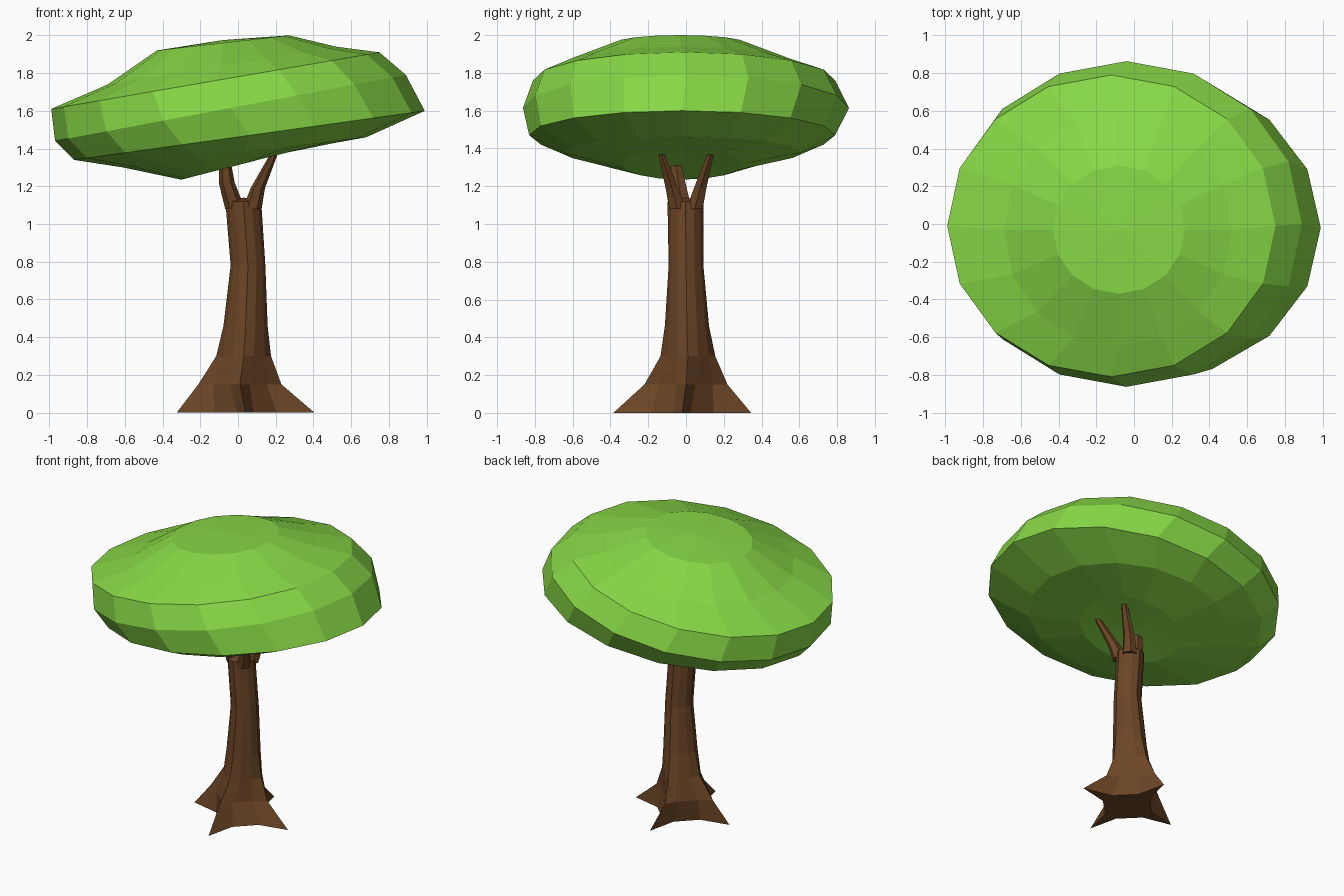
import bpy
import bmesh
from math import sin, cos, pi, radians
from mathutils import Vector

cube = bpy.data.objects.get("Cube")
if cube:
    bpy.data.objects.remove(cube, do_unlink=True)


def material(name, colour):
    mat = bpy.data.materials.new(name)
    mat.use_nodes = True
    mat.diffuse_color = (*colour, 1)
    mat.node_tree.nodes["Principled BSDF"].inputs["Base Color"].default_value = (*colour, 1)
    return mat


LEAF = material("leaf green", (0.242, 0.68, 0.061))
BARK = material("bark brown", (0.15, 0.06, 0.019))


def loft(name, rings, mat, start=None, end=None):
    """Join rings of points with quads; close each end with a fan or one face."""
    bm = bmesh.new()
    loops = [[bm.verts.new(p) for p in ring] for ring in rings]
    count = len(loops[0])
    for low, high in zip(loops, loops[1:]):
        for i in range(count):
            j = (i + 1) % count
            bm.faces.new((low[i], low[j], high[j], high[i]))
    for loop, tip in ((loops[0], start), (loops[-1], end)):
        if tip is None:
            bm.faces.new(loop)
        else:
            centre = bm.verts.new(tip)
            for i in range(count):
                bm.faces.new((loop[i], loop[(i + 1) % count], centre))
    bmesh.ops.recalc_face_normals(bm, faces=bm.faces)
    mesh = bpy.data.meshes.new(name)
    bm.to_mesh(mesh)
    bm.free()
    mesh.materials.append(mat)
    obj = bpy.data.objects.new(name, mesh)
    bpy.context.collection.objects.link(obj)
    return obj


# Canopy: tilted rings given by left end, right end, y centre and y radius
def tilted_ring(x0, z0, x1, z1, cy, ry, sides=16):
    ring = []
    for i in range(sides):
        a = 2 * pi * i / sides
        t = (1 + cos(a)) / 2
        ring.append((x0 + (x1 - x0) * t, cy + ry * sin(a), z0 + (z1 - z0) * t))
    return ring


canopy_rings = [
    (-0.30, 1.235, 0.34, 1.40, -0.02, 0.32),
    (-0.61, 1.30, 0.68, 1.46, -0.02, 0.63),
    (-0.87, 1.34, 0.99, 1.60, -0.02, 0.81),
    (-0.97, 1.44, 0.89, 1.79, 0.00, 0.863),
    (-0.99, 1.61, 0.75, 1.91, -0.01, 0.80),
    (-0.69, 1.74, 0.52, 1.94, -0.03, 0.62),
    (-0.43, 1.92, 0.27, 2.00, -0.03, 0.34),
]
loft("canopy", [tilted_ring(*r) for r in canopy_rings], LEAF,
     start=(0.03, -0.02, 1.33), end=(-0.08, -0.03, 1.975))


# Trunk: four flared roots, each flanked by two valley points
def trunk_ring(z, cx, cy, root, valley, spread):
    ring = []
    for k in range(4):
        for offset, r in ((-spread, valley), (0, root), (spread, valley)):
            a = k * pi / 2 + radians(offset)
            ring.append((cx + r * cos(a), cy + r * sin(a), z))
    return ring


trunk_rings = [
    (0.00, 0.04, -0.02, 0.365, 0.172, 15),
    (0.15, 0.01, 0.00, 0.22, 0.15, 20),
    (0.30, 0.03, 0.01, 0.145, 0.125, 26),
    (0.46, 0.04, 0.005, 0.117, 0.11, 28),
    (0.78, 0.053, 0.00, 0.092, 0.09, 30),
    (1.12, 0.028, -0.003, 0.095, 0.09, 30),
]
loft("trunk", [trunk_ring(*r) for r in trunk_rings], BARK, end=(0.03, 0, 1.14))


# Branches: tapered six-sided limbs through three points
def branch(name, points, radii, sides=6):
    rings = []
    for p, r in zip(points, radii):
        rings.append([Vector(p) + Vector((r * cos(2 * pi * i / sides), r * sin(2 * pi * i / sides), 0))
                      for i in range(sides)])
    loft(name, rings, BARK)


for name, side in (("branch_front", -1), ("branch_back", 1)):
    branch(name, [(0.075, side * 0.045, 1.08), (0.105, side * 0.075, 1.19), (0.19, side * 0.13, 1.37)],
           (0.05, 0.038, 0.02))
branch("branch_right", [(-0.015, -0.015, 1.08), (-0.06, -0.04, 1.22), (-0.07, -0.055, 1.34)],
       (0.053, 0.042, 0.03))
